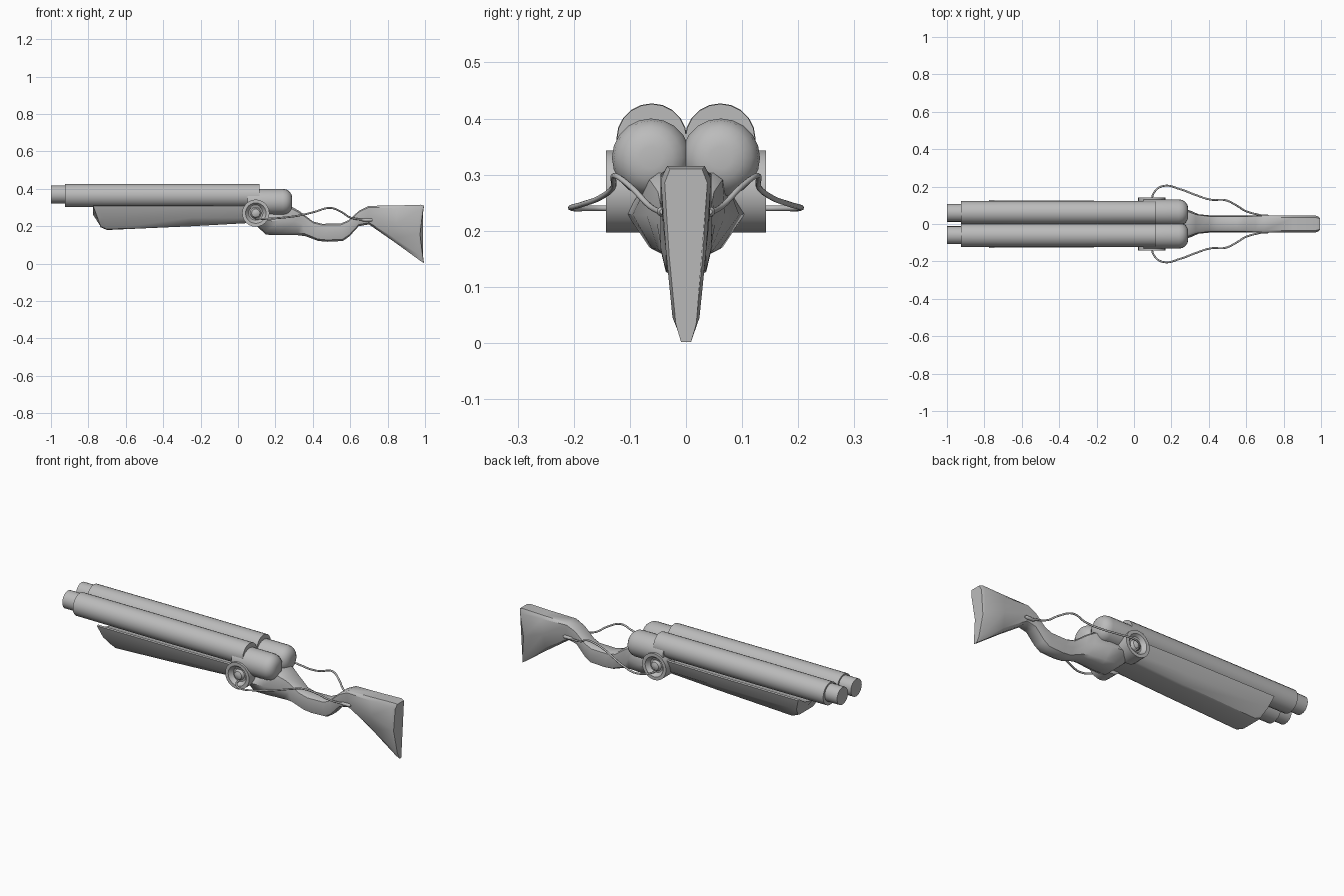
import bpy, bmesh, math

if "Cube" in bpy.data.objects:
    bpy.data.objects.remove(bpy.data.objects["Cube"])

grey = bpy.data.materials.new("grey")
grey.diffuse_color = (0.5, 0.5, 0.5, 1)
grey.use_nodes = True
grey.node_tree.nodes["Principled BSDF"].inputs["Base Color"].default_value = grey.diffuse_color


def finish(name, bm, angle=35):
    bmesh.ops.recalc_face_normals(bm, faces=bm.faces)
    me = bpy.data.meshes.new(name)
    bm.to_mesh(me)
    bm.free()
    ob = bpy.data.objects.new(name, me)
    bpy.context.collection.objects.link(ob)
    me.materials.append(grey)
    bpy.ops.object.select_all(action='DESELECT')
    ob.select_set(True)
    bpy.context.view_layer.objects.active = ob
    bpy.ops.object.shade_smooth_by_angle(angle=math.radians(angle))
    return ob


def loft(name, rings, angle=35):
    """Skin closed rings of equal point count and cap both ends."""
    bm = bmesh.new()
    vs = [[bm.verts.new(p) for p in r] for r in rings]
    n = len(vs[0])
    for a, b in zip(vs, vs[1:]):
        for i in range(n):
            j = (i + 1) % n
            bm.faces.new((a[i], a[j], b[j], b[i]))
    bm.faces.new(vs[0])
    bm.faces.new(vs[-1])
    return finish(name, bm, angle)


def lathe(name, profile, centre, axis, side=1, sides=20):
    """Revolve (distance, radius) pairs about the x or y axis."""
    rings = []
    for d, r in profile:
        ring = []
        for i in range(sides):
            t = 2 * math.pi * i / sides
            u, v = r * math.cos(t), r * math.sin(t)
            off = (d, u, v) if axis == 'x' else (u, d * side, v)
            ring.append(tuple(c + o for c, o in zip(centre, off)))
        rings.append(ring)
    return loft(name, rings)


def mirrored(half):
    """Complete a half outline, leaving centre-line points single."""
    return half + [(x, -y, z) for x, y, z in reversed(half) if y > 0]


for s, side in ((1, "left"), (-1, "right")):
    # barrel with its narrower muzzle
    lathe(side + "_barrel", [(-0.925, 0.062), (-0.5, 0.063), (0.115, 0.062)],
          (0, s * 0.061, 0.364), 'x')
    lathe(side + "_muzzle", [(-1, 0.048), (-0.9, 0.048)],
          (0, s * 0.06, 0.37), 'x')

    # rounded breech chamber
    chamber = [(0.05, 0.07), (0.24, 0.07)]
    chamber += [(0.24 + 0.05 * math.sin(a), 0.02 + 0.05 * math.cos(a))
                for a in (math.pi / 8 * k for k in range(1, 5))]
    lathe(side + "_breech", chamber, (0, s * 0.062, 0.33), 'x')

    # hinge disc with a dished face and a centre knob
    lathe(side + "_hinge_disc",
          [(0.06, 0.073), (0.143, 0.073), (0.143, 0.055), (0.122, 0.038),
           (0.122, 0.03), (0.136, 0.022), (0.142, 0.008)],
          (0.095, 0, 0.27), 'y', s, 24)

    # slack cable from the disc to the stock
    path = [(0.095, 0.12, 0.24), (0.105, 0.165, 0.24), (0.155, 0.203, 0.24),
            (0.25, 0.185, 0.247), (0.33, 0.155, 0.258), (0.41, 0.13, 0.277),
            (0.49, 0.127, 0.298), (0.55, 0.098, 0.278), (0.60, 0.068, 0.247),
            (0.68, 0.046, 0.233)]
    cu = bpy.data.curves.new(side + "_cable", 'CURVE')
    cu.dimensions = '3D'
    cu.bevel_depth = 0.005
    cu.bevel_resolution = 2
    cu.resolution_u = 6
    sp = cu.splines.new('BEZIER')
    sp.bezier_points.add(len(path) - 1)
    for bp, (x, y, z) in zip(sp.bezier_points, path):
        bp.co = (x, s * y, z)
        bp.handle_left_type = bp.handle_right_type = 'AUTO'
    cu.materials.append(grey)
    bpy.context.collection.objects.link(
        bpy.data.objects.new(side + "_cable", cu))

    # plug where the cable meets the stock
    lathe(side + "_cable_plug",
          [(0.66, 0.005), (0.667, 0.009), (0.713, 0.009), (0.72, 0.004)],
          (0, s * 0.043, 0.234), 'x', sides=10)

# fore-end: trough-topped, sloping sides, flat underside
# stations: x at top, x at bottom, bottom z, top half width
rings = []
for xt, xb, zb, w in ((-0.775, -0.735, 0.195, 0.127), (-0.75, -0.70, 0.18, 0.127),
                      (-0.25, -0.25, 0.2, 0.125), (0.11, 0.11, 0.22, 0.118)):
    xm = xt + (xb - xt) * 0.6
    rings.append(mirrored([(xt, 0, 0.262), (xt, 0.07, 0.28), (xt, w - 0.012, 0.311),
                           (xt, w, 0.309), (xm, w - 0.02, 0.245),
                           (xb, 0.07, zb + 0.004), (xb, 0.055, zb)]))
loft("fore_end", rings, 30)

# receiver, grip and butt in one flowing body
# stations: top x, z; bottom x, z; half widths at top, middle, bottom; middle x shift
stations = [
    (0.09, 0.30, 0.09, 0.21, 0.06, 0.105, 0.07, 0),
    (0.14, 0.305, 0.15, 0.155, 0.07, 0.105, 0.065, 0),
    (0.21, 0.305, 0.23, 0.152, 0.07, 0.095, 0.06, 0),
    (0.29, 0.303, 0.32, 0.152, 0.065, 0.07, 0.05, 0),
    (0.33, 0.28, 0.36, 0.147, 0.05, 0.052, 0.042, 0),
    (0.40, 0.226, 0.43, 0.121, 0.04, 0.045, 0.036, 0),
    (0.45, 0.213, 0.48, 0.117, 0.04, 0.045, 0.036, 0),
    (0.55, 0.215, 0.56, 0.121, 0.04, 0.045, 0.036, 0),
    (0.59, 0.232, 0.595, 0.145, 0.04, 0.045, 0.036, 0),
    (0.65, 0.285, 0.645, 0.2, 0.042, 0.045, 0.036, 0),
    (0.70, 0.309, 0.70, 0.21, 0.045, 0.045, 0.036, 0),
    (0.85, 0.311, 0.84, 0.113, 0.045, 0.041, 0.028, 0),
    (0.975, 0.315, 0.975, 0.015, 0.045, 0.036, 0.024, -0.01),
    (0.995, 0.31, 0.995, 0.002, 0.038, 0.03, 0.018, -0.022)]
rings = []
for xt, zt, xb, zb, wt, wm, wb, dx in stations:
    half = []
    for t, w, k in ((0, wt * 0.75, 0), (0.08, wt, 0.3), (0.5, wm, 1),
                    (0.9, wb, 0.3), (1, wb * 0.5, 0)):
        half.append((xt + (xb - xt) * t + dx * k, w, zt + (zb - zt) * t))
    rings.append(mirrored(half))
loft("stock", rings, 40)
